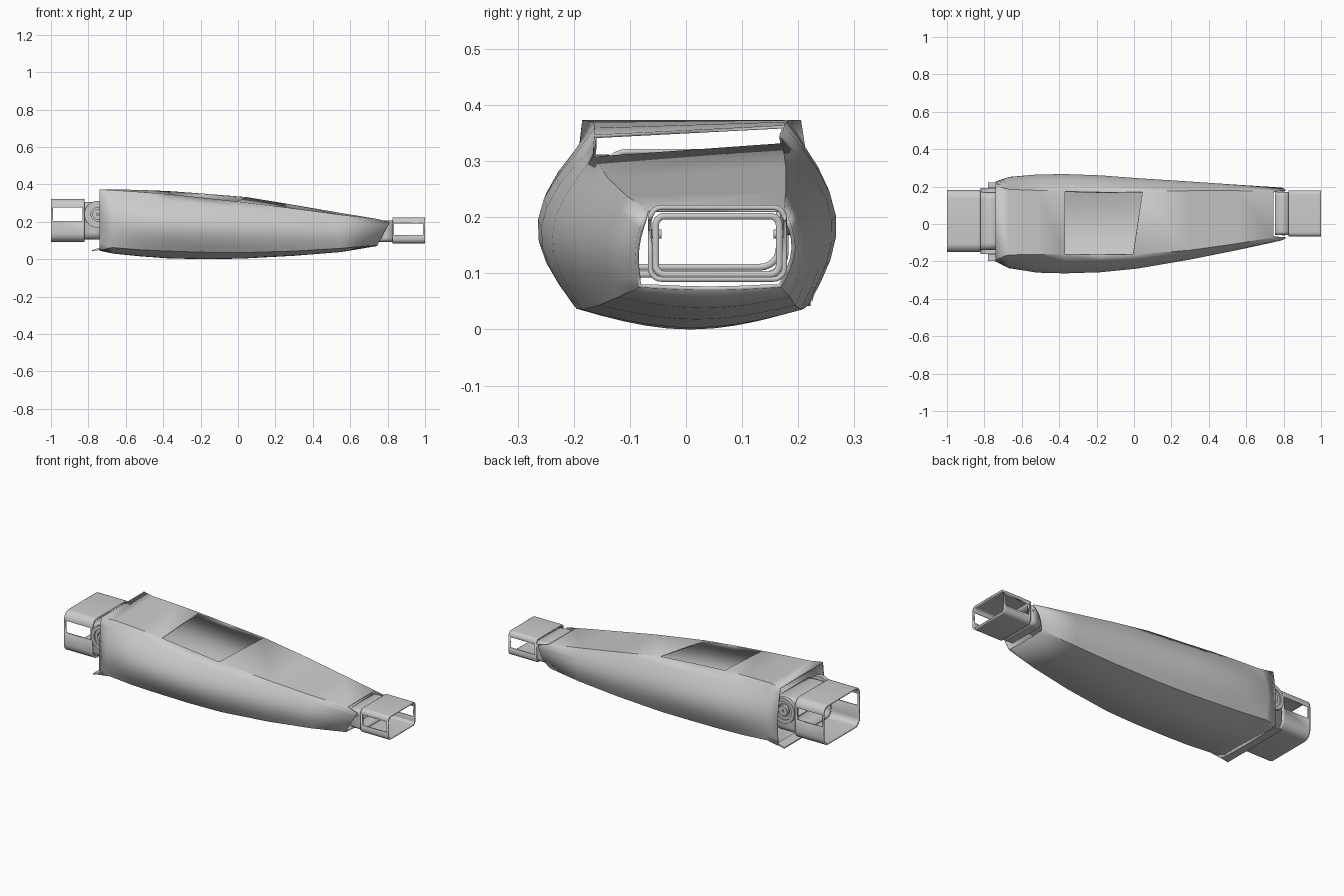
import bpy, bmesh
from math import sin, cos, pi, radians

cube = bpy.data.objects.get("Cube")
if cube:
    bpy.data.objects.remove(cube, do_unlink=True)

grey = bpy.data.materials.new("plain_grey")
grey.use_nodes = True
colour = (0.6, 0.6, 0.6, 1)
grey.diffuse_color = colour
grey.node_tree.nodes["Principled BSDF"].inputs["Base Color"].default_value = colour


def finish(name, bm, wall=0):
    """Turn a bmesh into a smooth-shaded object, with an inward wall if asked."""
    bmesh.ops.recalc_face_normals(bm, faces=bm.faces[:])
    mesh = bpy.data.meshes.new(name)
    bm.to_mesh(mesh)
    bm.free()
    mesh.materials.append(grey)
    obj = bpy.data.objects.new(name, mesh)
    bpy.context.collection.objects.link(obj)
    bpy.ops.object.select_all(action='DESELECT')
    bpy.context.view_layer.objects.active = obj
    obj.select_set(True)
    bpy.ops.object.shade_smooth_by_angle(angle=radians(28))
    if wall:
        solid = obj.modifiers.new("wall", 'SOLIDIFY')
        solid.thickness = wall
        solid.offset = -1
    return obj


def loft(rings, skip=lambda i, j: False):
    """Bridge closed rings of points, leaving out the skipped faces."""
    bm = bmesh.new()
    rows = [[bm.verts.new(p) for p in ring] for ring in rings]
    count = len(rows[0])
    for i, (a, b) in enumerate(zip(rows, rows[1:])):
        for j in range(count):
            k = (j + 1) % count
            if not skip(i, j):
                bm.faces.new((a[j], a[k], b[k], b[j]))
    return bm


def mix(a, b, t):
    return a + (b - a) * t


# Body shell: x, top, lower edge, belly, then front and back (top, bulge, edge)
STATIONS = [
    (-.74, .373, .05, .045, -.185, -.2, -.2, .205, .225, .225),
    (-.67, .373, .062, .03, -.165, -.235, -.205, .185, .25, .225),
    (-.52, .37, .05, .015, -.163, -.26, -.205, .18, .264, .222),
    (-.37, .364, .043, .004, -.163, -.264, -.2, .175, .267, .218),
    (-.18, .35, .037, 0, -.165, -.258, -.195, .172, .26, .21),
    (.02, .332, .035, .003, -.165, -.238, -.185, .172, .245, .205),
    (.3, .29, .043, .018, -.14, -.19, -.155, .178, .227, .195),
    (.55, .247, .058, .038, -.105, -.14, -.12, .178, .21, .185),
    (.745, .215, .075, .07, -.07, -.09, -.085, .175, .195, .17),
]
SIDE, BELLY = 8, 10


def body_section(index, x, top, edge, belly, ft, fo, fe, bt, bo, be):
    u = (x + .74) / 1.485
    front_top = top - .024 * sin(pi * u)
    skew = .025 if index == 5 else 0
    last = index == len(STATIONS) - 1

    def side(y0, out, y1, z0, shift):
        points = []
        for n in range(SIDE + 1):
            t = n / SIDE
            y = mix(y0, y1, t) + (out - (y0 + y1) / 2) * sin(pi * t)
            # The cheeks of the small end reach forward over the neck
            flap = .075 * (1 - t) if last and n else 0
            points.append((x + flap + (shift if n == 0 else 0), y, mix(z0, edge, t)))
        return points

    front = side(ft, fo, fe, front_top, -skew)
    back = side(bt, bo, be, top, skew)
    under = [(x, mix(fe, be, n / BELLY), edge - (edge - belly) * sin(pi * n / BELLY))
             for n in range(1, BELLY)]
    return front + under + back[::-1]


rings = [body_section(i, *s) for i, s in enumerate(STATIONS)]
top_face = len(rings[0]) - 1
finish("body_shell", loft(rings, lambda i, j: j == top_face and i in (3, 4)), .007)


def rounded_rect(x, y0, y1, z0, z1, r, window):
    """Rounded rectangle ring; each straight side has two extra points."""
    low, high = window
    ring = []
    for cy, cz, start in ((y1 - r, z1 - r, 0), (y0 + r, z1 - r, 1),
                          (y0 + r, z0 + r, 2), (y1 - r, z0 + r, 3)):
        for n in range(7):
            a = (start + n / 6) * pi / 2
            ring.append((x, cy + r * cos(a), cz + r * sin(a)))
        if start == 1:
            ring += [(x, y0, high), (x, y0, low)]
        if start == 3:
            ring += [(x, y1, low), (x, y1, high)]
    return ring


def tube(name, xs, box, r, window, wall, cut=None):
    """Rounded tube along x; cut is the ring span with side windows."""
    rings = [rounded_rect(x, *box, r, window) for x in xs]
    window_faces = (14, 30)
    finish(name, loft(rings, lambda i, j: i == cut and j in window_faces), wall)


# Large end: socket with side windows, and the neck that joins it to the body
tube("large_socket", (-1, -.99, -.832, -.82), (-.15, .183, .093, .322),
     .045, (.205, .275), .01, 1)
tube("large_neck", (-.825, -.7), (-.14, .172, .105, .305), .04, (.2, .26), .012)

# Small end: the same pair, narrower
tube("small_socket", (.825, .835, .99, 1), (-.068, .18, .085, .222),
     .024, (.13, .198), .009, 1)
tube("small_neck", (.755, .83), (-.06, .172, .092, .208), .022, (.13, .18), .012)


def disc(name, x, y, z, r, depth, inner):
    """Ring-shaped disc with its axis along y."""
    profile = ((r, -depth), (r, depth), (inner, depth), (inner, -depth), (r, -depth))
    rings = [[(x + a * cos(t * pi / 16), y + b, z + a * sin(t * pi / 16))
              for t in range(32)] for a, b in profile]
    bm = loft(rings)
    bmesh.ops.remove_doubles(bm, verts=bm.verts[:], dist=.0001)
    finish(name, bm)


# Pivot hubs on both sides of the large neck, and pins in the small neck
for label, y, out, pin_y in (("front", -.148, -1, -.053), ("back", .18, 1, .165)):
    disc(label + "_hub_rim", -.75, y, .24, .072, .012, .052)
    disc(label + "_hub_ring", -.75, y - out * .004, .24, .052, .008, .036)
    disc(label + "_hub_boss", -.75, y + out * .002, .24, .028, .012, .006)
    disc(label + "_pin", .8, pin_y, .17, .008, .009, .001)

# Pointed lip under the large end
lip = [[(-.735, y, .062), (-.735, y, .05), (-.78, y, .042), (-.78, y, .048)]
       for y in (-.198, .222)]
bm = loft(lip)
bmesh.ops.holes_fill(bm, edges=bm.edges[:])
finish("lower_lip", bm)
